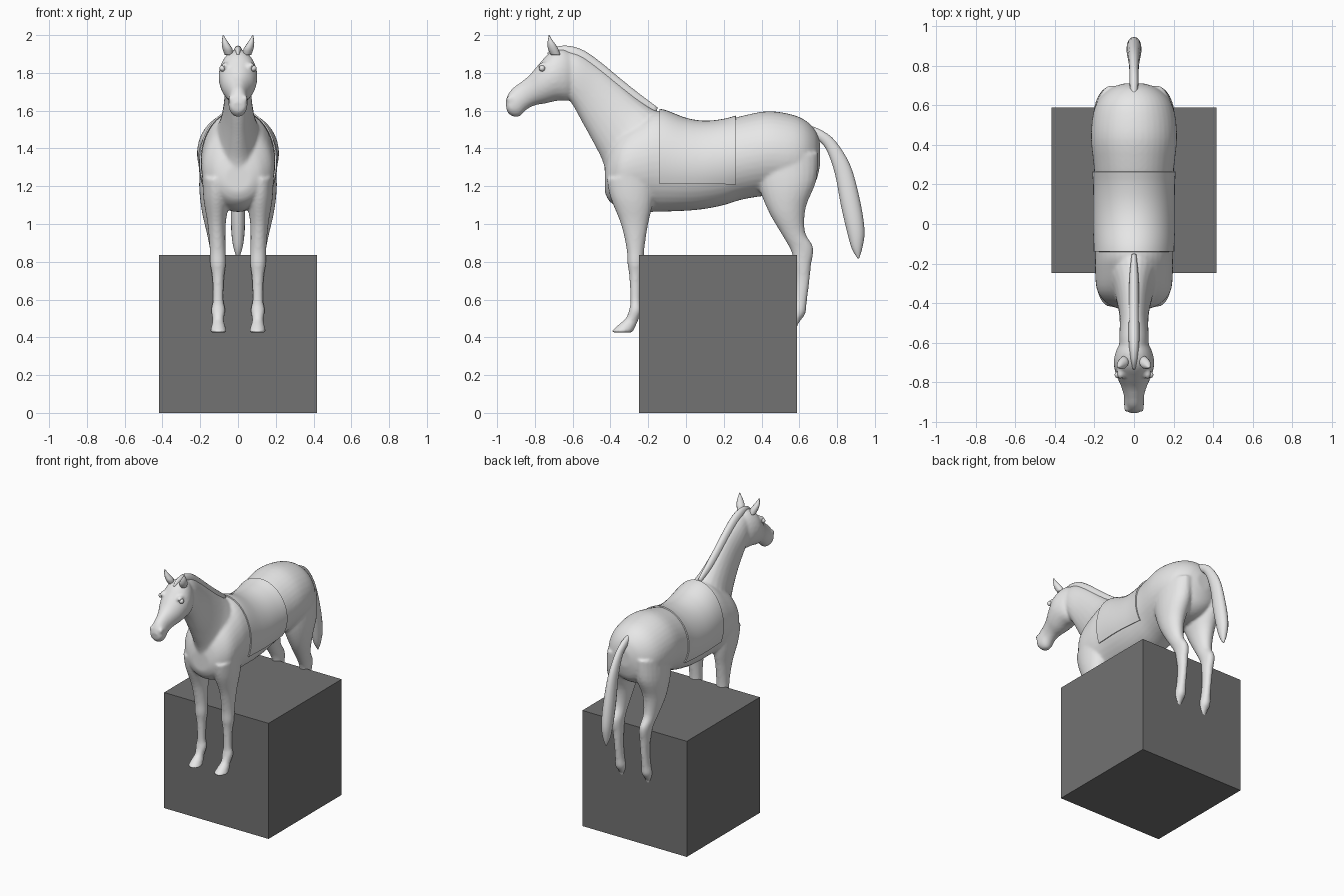
import bpy, bmesh, math
from mathutils import Vector


def material(name, v):
    m = bpy.data.materials.new(name)
    m.diffuse_color = (v, v, v, 1)
    return m


PALE = material("pale grey", 0.8)
DARK = material("dark grey", 0.17)


def finish(name, bm, mat, smooth=True):
    bmesh.ops.recalc_face_normals(bm, faces=bm.faces)
    for f in bm.faces:
        f.smooth = smooth
    me = bpy.data.meshes.new(name)
    bm.to_mesh(me)
    bm.free()
    me.materials.append(mat)
    ob = bpy.data.objects.new(name, me)
    bpy.context.collection.objects.link(ob)
    return ob


def refine(rows, steps=4):
    """Catmull-Rom interpolation through the stations."""
    rows = [tuple(r) for r in rows]
    p = [rows[0]] + rows + [rows[-1]]
    out = []
    for i in range(1, len(p) - 2):
        for k in range(steps):
            t = k / steps
            out.append(tuple(0.5 * (2 * b + (c - a) * t + (2 * a - 5 * b + 4 * c - d) * t * t
                                    + (3 * b - a - 3 * c + d) * t ** 3)
                             for a, b, c, d in zip(*p[i - 1:i + 3])))
    return out + [rows[-1]]


def section_point(row, ang, grow=0.0):
    """Oval spanning two side-profile points; row = y1, z1, y2, z2, half width, centre x."""
    y1, z1, y2, z2, w, cx = row
    a, b = Vector((cx, y1, z1)), Vector((cx, y2, z2))
    half = (a - b) / 2
    half *= 1 + grow / half.length
    return (a + b) / 2 + half * math.cos(ang) + Vector(((w + grow) * math.sin(ang), 0, 0))


def loft(name, rows, sides=24, side=1):
    bm = bmesh.new()
    rings = [[bm.verts.new(section_point(r, 2 * math.pi * i / sides)) for i in range(sides)]
             for r in refine(rows)]
    for a, b in zip(rings, rings[1:]):
        for i in range(sides):
            j = (i + 1) % sides
            bm.faces.new((a[i], a[j], b[j], b[i]))
    bm.faces.new(rings[0])
    bm.faces.new(rings[-1])
    for v in bm.verts:
        v.co.x *= side
    return finish(name, bm, PALE)


# torso: y, bottom, top, half width
torso = [(-0.43, 1.17, 1.31, .07), (-0.405, 1.12, 1.41, .13), (-0.34, 1.08, 1.50, .185),
         (-0.23, 1.065, 1.57, .197), (-0.14, 1.065, 1.60, .195), (0, 1.07, 1.552, .197),
         (.1, 1.08, 1.537, .197), (.2, 1.10, 1.547, .197), (.3, 1.13, 1.573, .204),
         (.43, 1.15, 1.597, .217), (.55, 1.15, 1.582, .208), (.63, 1.17, 1.55, .178),
         (.685, 1.22, 1.495, .12), (.71, 1.31, 1.43, .05)]
torso = [(y, t, y, b, w, 0) for y, b, t, w in torso]

# neck and head: upper profile point, lower profile point, half width
neck = [(-.10, 1.57, -.41, 1.14, .14), (-.17, 1.605, -.425, 1.22, .13),
        (-.25, 1.66, -.437, 1.32, .10), (-.35, 1.742, -.49, 1.43, .08),
        (-.45, 1.825, -.545, 1.53, .072), (-.56, 1.90, -.60, 1.63, .075),
        (-.65, 1.92, -.64, 1.68, .07)]
head = [(-.58, 1.89, -.585, 1.69, .055), (-.65, 1.927, -.62, 1.655, .088),
        (-.72, 1.908, -.68, 1.652, .103), (-.78, 1.845, -.745, 1.638, .09),
        (-.83, 1.787, -.80, 1.628, .067), (-.88, 1.747, -.845, 1.605, .052),
        (-.92, 1.717, -.88, 1.57, .051), (-.947, 1.677, -.92, 1.57, .047),
        (-.955, 1.645, -.948, 1.595, .03)]

# legs: front point, back point, half width, centre x
front_leg = [(-.42, 1.24, -.15, 1.27, .07, .12), (-.40, 1.14, -.175, 1.11, .067, .115),
             (-.345, 1.0, -.20, 1.0, .048, .113), (-.315, .87, -.22, .87, .042, .108),
             (-.31, .79, -.225, .79, .042, .106), (-.30, .72, -.235, .72, .032, .105),
             (-.295, .6, -.24, .6, .028, .105), (-.3, .55, -.235, .54, .038, .105),
             (-.32, .50, -.255, .485, .03, .105), (-.36, .465, -.272, .447, .038, .104),
             (-.402, .425, -.285, .425, .046, .103)]
hind_leg = [(.36, 1.32, .70, 1.38, .085, .112), (.39, 1.18, .69, 1.23, .088, .118),
            (.445, 1.05, .635, 1.09, .067, .125), (.51, .94, .63, .96, .045, .12),
            (.555, .86, .674, .875, .037, .112), (.575, .78, .662, .78, .033, .107),
            (.58, .7, .654, .7, .028, .105), (.57, .6, .64, .59, .029, .105),
            (.555, .545, .632, .525, .036, .105), (.53, .495, .6, .48, .03, .105),
            (.50, .465, .587, .45, .038, .105), (.47, .425, .59, .425, .046, .105)]

parts = [loft("horse_body", torso, 40),
         loft("neck", [r + (0,) for r in neck]),
         loft("head", [r + (0,) for r in head])]
for s in (-1, 1):
    parts += [loft("front_leg", front_leg, side=s), loft("hind_leg", hind_leg, side=s)]


def ball(name, loc, radius, scale=(1, 1, 1)):
    bm = bmesh.new()
    bmesh.ops.create_uvsphere(bm, u_segments=16, v_segments=10, radius=radius)
    for v in bm.verts:
        v.co = Vector(c * k for c, k in zip(v.co, scale)) + Vector(loc)
    return finish(name, bm, PALE)


# brow ridges and nostril flares merge into the head
for s in (-1, 1):
    parts.append(ball("brow", (s * .068, -.755, 1.838), .026, (.7, 1.2, .7)))
    parts.append(ball("nostril_flare", (s * .036, -.93, 1.662), .02, (.8, 1, 1)))

# fuse the body parts into one smooth skin
bpy.ops.object.select_all(action='DESELECT')
for p in parts:
    p.select_set(True)
bpy.context.view_layer.objects.active = parts[0]
bpy.ops.object.join()
body = bpy.context.object
fuse = body.modifiers.new("fuse", 'REMESH')
fuse.mode = 'VOXEL'
fuse.voxel_size = 0.009
fuse.use_smooth_shade = True
soft = body.modifiers.new("soften", 'SMOOTH')
soft.factor = 0.5
soft.iterations = 6
bpy.ops.object.convert(target='MESH')

# eyes and ears
for s in (-1, 1):
    ball("eye", (s * .082, -.762, 1.824), .016)
    loft("ear", [(-.715, 1.895, -.665, 1.895, .022, .048), (-.73, 1.925, -.675, 1.925, .026, .055),
                 (-.733, 1.955, -.69, 1.95, .02, .066), (-.73, 1.98, -.712, 1.98, .01, .074),
                 (-.727, 2.0, -.723, 2.0, .002, .078)], 12, s)

# mane along the crest, with a short forelock
loft("mane", [(-.735, 1.905, -.72, 1.88, .008, 0), (-.69, 1.937, -.67, 1.88, .018, 0),
              (-.62, 1.943, -.60, 1.86, .026, 0), (-.54, 1.918, -.56, 1.83, .028, 0),
              (-.45, 1.855, -.48, 1.77, .027, 0), (-.35, 1.772, -.38, 1.69, .026, 0),
              (-.25, 1.692, -.27, 1.62, .023, 0), (-.15, 1.617, -.16, 1.58, .012, 0)], 16)

# tail
loft("tail", [(.66, 1.52, .67, 1.45, .02, 0), (.72, 1.495, .71, 1.435, .022, 0),
              (.79, 1.44, .75, 1.38, .023, 0), (.87, 1.31, .79, 1.26, .029, 0),
              (.92, 1.13, .82, 1.10, .037, 0), (.945, .97, .85, .97, .036, 0),
              (.935, .88, .878, .87, .024, 0), (.917, .82, .91, .815, .004, 0)], 16)

# saddle cloth: thin cover over the back, following the torso sections
rows = [r for r in refine(torso, 6) if -.145 < r[0] < .28]
bm = bmesh.new()
grid = []
for r in rows:
    mid, half = (r[1] + r[3]) / 2, (r[1] - r[3]) / 2
    reach = math.acos(max(-1, (1.215 - mid) / half))
    grid.append([bm.verts.new(section_point(r, reach * (i / 16 - 1), .006)) for i in range(33)])
for a, b in zip(grid, grid[1:]):
    for i in range(32):
        bm.faces.new((a[i], a[i + 1], b[i + 1], b[i]))
cloth = finish("saddle_cloth", bm, PALE)
thick = cloth.modifiers.new("thickness", 'SOLIDIFY')
thick.thickness = 0.008
thick.offset = 0
bpy.context.view_layer.objects.active = cloth
bpy.ops.object.select_all(action='DESELECT')
cloth.select_set(True)
bpy.ops.object.convert(target='MESH')
bpy.ops.object.shade_smooth_by_angle(angle=math.radians(40))

# block standing under the belly
bm = bmesh.new()
bmesh.ops.create_cube(bm, size=0.835)
bmesh.ops.translate(bm, vec=(0, 0.17, 0.4175), verts=bm.verts)
finish("block", bm, DARK, smooth=False)
